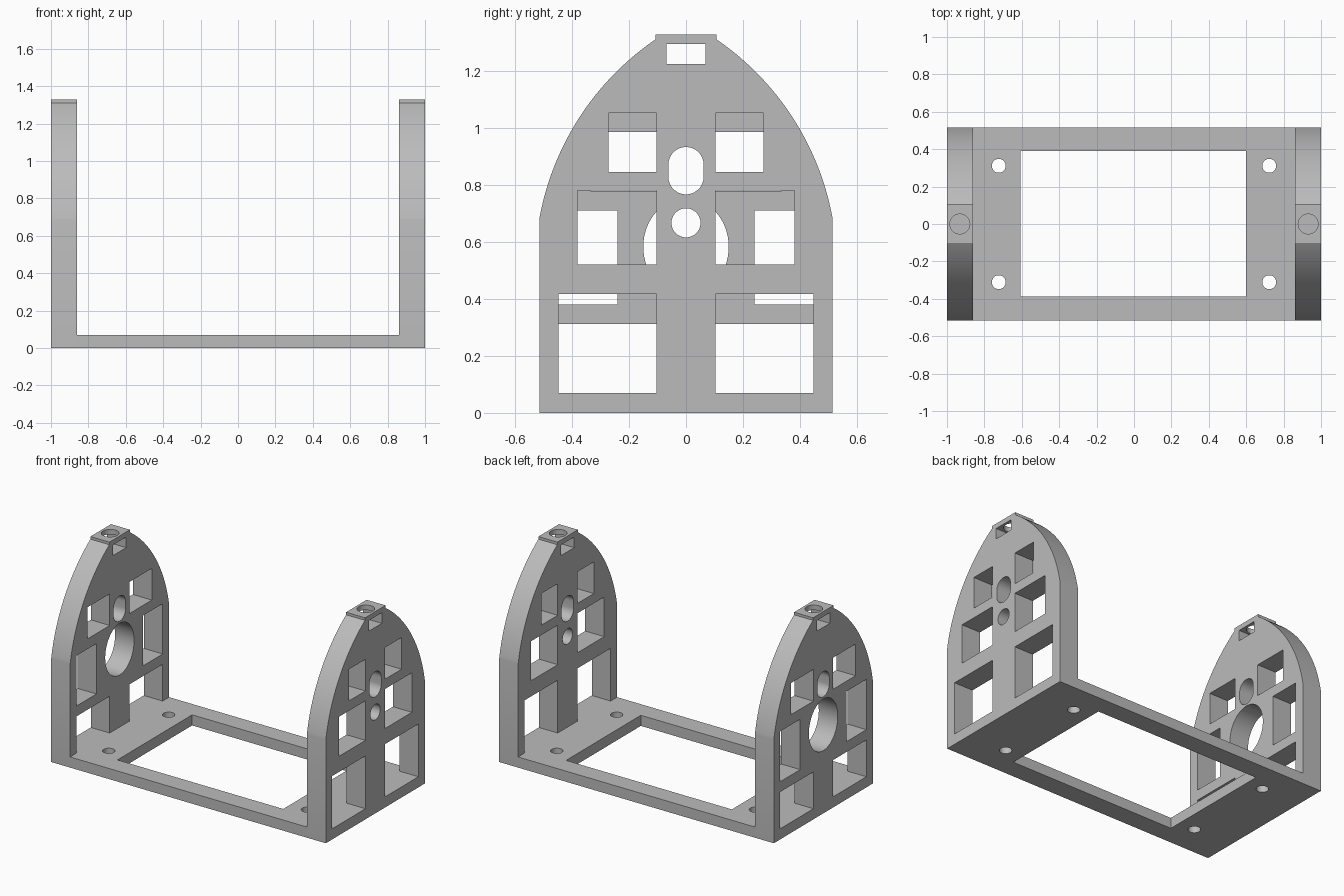
import bpy, bmesh, math
from mathutils import Matrix

cube = bpy.data.objects.get("Cube")
if cube:
    bpy.data.objects.remove(cube, do_unlink=True)

grey = bpy.data.materials.new("light_grey")
grey.use_nodes = True
colour = (0.5, 0.5, 0.5, 1)
grey.diffuse_color = colour
grey.node_tree.nodes["Principled BSDF"].inputs["Base Color"].default_value = colour


def rect(x0, x1, y0, y1):
    return [(x0, y0), (x1, y0), (x1, y1), (x0, y1)]


def ellipse(cx, cy, rx, ry, n=48):
    steps = [2 * math.pi * i / n for i in range(n)]
    return [(cx + rx * math.cos(t), cy + ry * math.sin(t)) for t in steps]


def slot(cy, radius, half_straight, n=24):
    pts = []
    for side in (1, -1):
        for i in range(n + 1):
            t = math.pi * i / n
            pts.append((side * radius * math.cos(t),
                        cy + side * (half_straight + radius * math.sin(t))))
    return pts


def mirrored(x0, x1, y0, y1):
    return [rect(x0, x1, y0, y1), rect(-x1, -x0, y0, y1)]


def plate(name, loops, thickness, matrix):
    """Filled outline with holes, extruded evenly about its plane."""
    curve = bpy.data.curves.new(name + "_outline", "CURVE")
    curve.dimensions = "2D"
    curve.fill_mode = "BOTH"
    curve.extrude = thickness / 2
    for pts in loops:
        spline = curve.splines.new("POLY")
        spline.points.add(len(pts) - 1)
        for p, (x, y) in zip(spline.points, pts):
            p.co = (x, y, 0, 1)
        spline.use_cyclic_u = True
    temp = bpy.data.objects.new(name + "_outline", curve)
    bpy.context.collection.objects.link(temp)
    deps = bpy.context.evaluated_depsgraph_get()
    mesh = bpy.data.meshes.new_from_object(temp.evaluated_get(deps))
    bpy.data.objects.remove(temp, do_unlink=True)
    bm = bmesh.new()
    bm.from_mesh(mesh)
    bmesh.ops.remove_doubles(bm, verts=bm.verts, dist=0.0001)
    bm.transform(matrix)
    bmesh.ops.recalc_face_normals(bm, faces=bm.faces)
    bm.to_mesh(mesh)
    bm.free()
    mesh.materials.clear()
    mesh.materials.append(grey)
    obj = bpy.data.objects.new(name, mesh)
    bpy.context.collection.objects.link(obj)
    return obj


def bore(obj, x, z0, z1, radius):
    """Cut a vertical round hole and discard the cutter."""
    bpy.ops.mesh.primitive_cylinder_add(vertices=48, radius=radius, depth=z1 - z0,
                                        location=(x, 0, (z0 + z1) / 2))
    cutter = bpy.context.object
    cutter.hide_render = True
    mod = obj.modifiers.new("bore", "BOOLEAN")
    mod.operation = "DIFFERENCE"
    mod.solver = "EXACT"
    mod.object = cutter
    bpy.context.view_layer.objects.active = obj
    bpy.ops.object.modifier_apply(modifier=mod.name)
    bpy.data.objects.remove(cutter, do_unlink=True)


def smooth(obj):
    bpy.ops.object.select_all(action="DESELECT")
    obj.select_set(True)
    bpy.context.view_layer.objects.active = obj
    bpy.ops.object.shade_smooth_by_angle(angle=math.radians(25))


HALF_DEPTH, BASE_TOP, TOP = 0.515, 0.07, 1.328
INNER, THICK = 0.862, 0.138

# Pointed arch outline with a flat raised tab on top
R, ARC_Z, ARC_Y = 0.97, 0.51, -0.44
right_side = [(HALF_DEPTH, 0)]
for i in range(33):
    z = 0.68 + (1.31 - 0.68) * i / 32
    right_side.append((ARC_Y + math.sqrt(R * R - (z - ARC_Z) ** 2), z))
right_side += [(0.107, 1.311), (0.107, TOP)]
arch = right_side + [(-y, z) for y, z in reversed(right_side)]

# Openings shared by both side panels
shared = [arch, rect(-0.068, 0.068, 1.225, 1.295), slot(0.85, 0.062, 0.021)]

left_holes = [ellipse(0, 0.667, 0.051, 0.051)]
left_holes += mirrored(0.103, 0.272, 0.845, 1.053)
left_holes += mirrored(0.103, 0.38, 0.52, 0.78)
left_holes += mirrored(0.103, 0.448, BASE_TOP, 0.417)

right_holes = [ellipse(0, 0.583, 0.15, 0.17, 64)]
right_holes += mirrored(0.103, 0.335, 0.778, 0.986)
right_holes += mirrored(0.241, 0.448, 0.38, 0.711)
right_holes += mirrored(0.103, 0.448, BASE_TOP, 0.312)

# Panels stand in the y-z plane
upright = Matrix(((0, 0, 1, 0), (1, 0, 0, 0), (0, 1, 0, 0), (0, 0, 0, 1)))
for name, side, holes in (("left_panel", 1, left_holes), ("right_panel", -1, right_holes)):
    x = side * (INNER + THICK / 2)
    panel = plate(name, shared + holes, THICK, Matrix.Translation((x, 0, 0)) @ upright)
    bore(panel, x, 1.26, 1.4, 0.053)
    smooth(panel)

# Base frame with a large opening and four screw holes
base_loops = [rect(-INNER, INNER, -HALF_DEPTH, HALF_DEPTH), rect(-0.607, 0.6, -0.387, 0.39)]
base_loops += [ellipse(sx * 0.723, sy * 0.311, 0.037, 0.037, 32)
               for sx in (-1, 1) for sy in (-1, 1)]
base = plate("base_frame", base_loops, BASE_TOP, Matrix.Translation((0, 0, BASE_TOP / 2)))
smooth(base)
